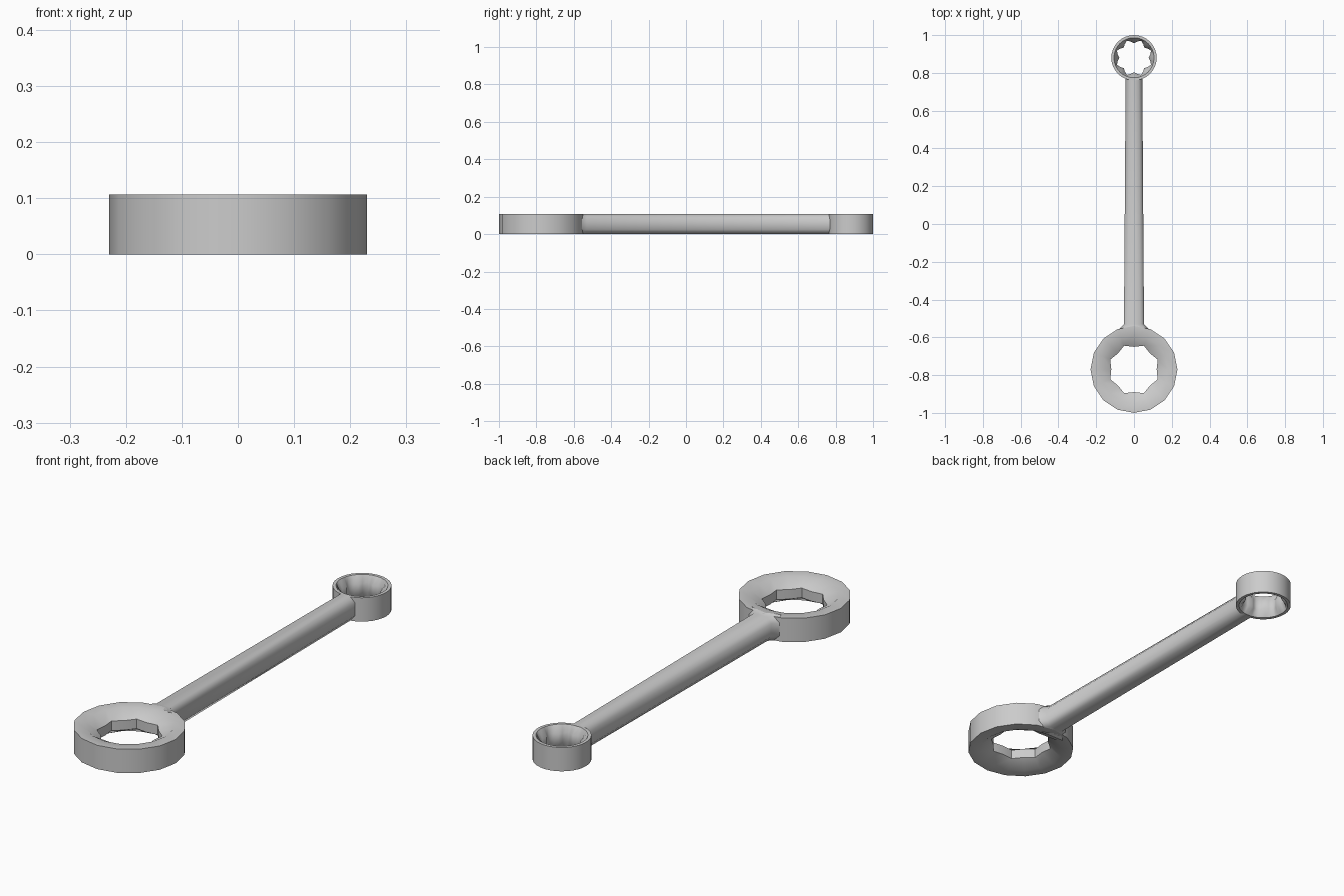
import bpy, bmesh, math

if "Cube" in bpy.data.objects:
    bpy.data.objects.remove(bpy.data.objects["Cube"])

H = 0.107


def finish(name, bm, angle):
    bmesh.ops.recalc_face_normals(bm, faces=bm.faces)
    mesh = bpy.data.meshes.new(name)
    bm.to_mesh(mesh)
    bm.free()
    obj = bpy.data.objects.new(name, mesh)
    bpy.context.collection.objects.link(obj)
    bpy.ops.object.select_all(action='DESELECT')
    obj.select_set(True)
    bpy.context.view_layer.objects.active = obj
    bpy.ops.object.shade_smooth_by_angle(angle=math.radians(angle))


def bridge(bm, a, b):
    n = len(a)
    for i in range(n):
        j = (i + 1) % n
        bm.faces.new((a[i], a[j], b[j], b[i]))


def ring(name, cy, sides, outer, rim, valley, point):
    """Ring whose bore slopes from both rims to an eight-pointed star."""
    bm = bmesh.new()

    def star(a):
        t = (a / (math.pi / 4)) % 1.0
        return valley + (point - valley) * (1 - abs(2 * t - 1))

    def loop(radius, z):
        out = []
        for i in range(sides):
            a = 2 * math.pi * i / sides
            r = star(a) if radius is None else radius
            out.append(bm.verts.new((r * math.cos(a), cy + r * math.sin(a), z)))
        return out

    profile = [(outer, 0), (outer, H), (rim, H), (None, 0.075),
               (None, 0.032), (rim, 0)]
    loops = [loop(r, z) for r, z in profile]
    for k in range(len(loops)):
        bridge(bm, loops[k], loops[(k + 1) % len(loops)])
    finish(name, bm, 50)


# Ring ends
ring("large_ring", -0.77, 16, 0.23, 0.18, 0.12, 0.136)
ring("small_ring", 0.88, 32, 0.12, 0.106, 0.077, 0.098)

# Handle with chamfered section, flaring into the large ring
bm = bmesh.new()
sections = []
for y, w in [(-0.588, 0.105), (-0.565, 0.085), (-0.53, 0.053), (0.775, 0.044)]:
    t = w - 0.02
    pts = [(-t, 0), (t, 0), (w, 0.025), (w, H - 0.025),
           (t, H), (-t, H), (-w, H - 0.025), (-w, 0.025)]
    sections.append([bm.verts.new((x, y, z)) for x, z in pts])
for a, b in zip(sections, sections[1:]):
    bridge(bm, a, b)
bm.faces.new(sections[0])
bm.faces.new(sections[-1])
finish("handle", bm, 60)
